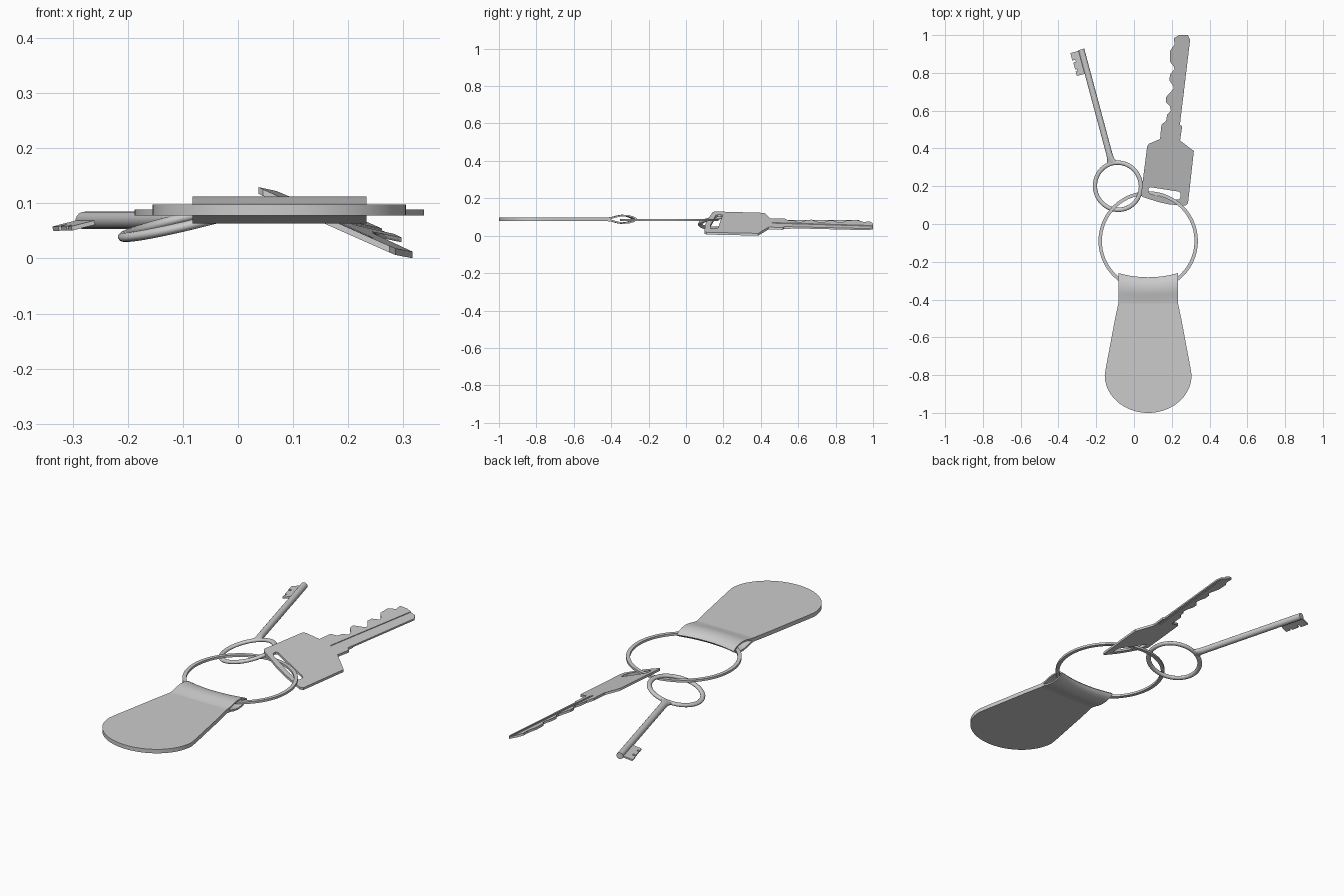
import bpy, bmesh
from math import sin, cos, pi, radians, sqrt
from mathutils import Matrix, Vector

if "Cube" in bpy.data.objects:
    bpy.data.objects.remove(bpy.data.objects["Cube"])


def finish(obj, angle=35):
    bpy.ops.object.select_all(action='DESELECT')
    obj.select_set(True)
    bpy.context.view_layer.objects.active = obj
    bpy.ops.object.shade_smooth_by_angle(angle=radians(angle))
    return obj


def loft(name, rings, closed=False, matrix=Matrix()):
    """Skin a list of equal point loops; closed joins last to first, else caps."""
    bm = bmesh.new()
    loops = [[bm.verts.new(matrix @ Vector(p)) for p in r] for r in rings]
    n = len(loops[0])
    pairs = list(zip(loops, loops[1:])) + ([(loops[-1], loops[0])] if closed else [])
    for a, b in pairs:
        for i in range(n):
            j = (i + 1) % n
            bm.faces.new((a[i], a[j], b[j], b[i]))
    if not closed:
        bm.faces.new(loops[0])
        bm.faces.new(loops[-1])
    bmesh.ops.recalc_face_normals(bm, faces=bm.faces)
    me = bpy.data.meshes.new(name)
    bm.to_mesh(me)
    bm.free()
    obj = bpy.data.objects.new(name, me)
    bpy.context.collection.objects.link(obj)
    return finish(obj)


def plate(name, outlines, half, place):
    """Flat sheet from outlines (first outer, rest holes), moved by place(co)."""
    cu = bpy.data.curves.new(name, 'CURVE')
    cu.dimensions, cu.fill_mode, cu.extrude = '2D', 'BOTH', half
    for pts in outlines:
        sp = cu.splines.new('POLY')
        sp.points.add(len(pts) - 1)
        for q, (x, y) in zip(sp.points, pts):
            q.co = (x, y, 0, 1)
        sp.use_cyclic_u = True
    obj = bpy.data.objects.new(name, cu)
    bpy.context.collection.objects.link(obj)
    bpy.ops.object.select_all(action='DESELECT')
    obj.select_set(True)
    bpy.context.view_layer.objects.active = obj
    bpy.ops.object.convert(target='MESH')
    obj = bpy.context.view_layer.objects.active
    bm = bmesh.new()
    bm.from_mesh(obj.data)
    bmesh.ops.remove_doubles(bm, verts=bm.verts, dist=1e-5)
    for v in bm.verts:
        v.co = place(v.co.copy())
    bmesh.ops.recalc_face_normals(bm, faces=bm.faces)
    bm.to_mesh(obj.data)
    bm.free()
    return finish(obj)


def hoop(name, radius, section, matrix, segs=96):
    """Ring around local z from a (radial, z) section."""
    rings = []
    for k in range(segs):
        a = 2 * pi * k / segs
        rings.append([((radius + r) * cos(a), (radius + r) * sin(a), z) for r, z in section])
    return loft(name, rings, True, matrix)


# Main split ring
CX, MID = 0.075, 0.0875
hoop("main_ring", 0.254, [(-.009, -.0055), (.009, -.0055), (.009, .0055), (-.009, .0055)],
     Matrix.Translation((CX, -.09, .0835)))

# Fob body: flared strap with a rounded end
side = [(.158, -.42), (.178, -.515), (.203, -.65), (.223, -.755)]
side += [(.23 * cos(t * pi / 36), -.8 - .2 * sin(t * pi / 36)) for t in range(18)]
plate("fob_body", [side + [(0, -1)] + [(-x, y) for x, y in reversed(side)]], .01,
      lambda c: c + Vector((CX, 0, MID)))

# Fob loop: hollow folded end with a curved mouth
outer = [(-.42, .01), (-.395, .0125), (-.365, .0205), (-.335, .0245), (-.305, .0225),
         (-.28, .0155), (-.266, .007)]
inner = [(-.405, .0005), (-.39, .005), (-.362, .0125), (-.335, .0165), (-.308, .0145),
         (-.286, .0085), (-.276, .004)]


def loop_ring(prof, tip, x):
    pts = prof + [(tip, 0)] + [(y, -z) for y, z in reversed(prof)]
    sag = .022 * (1 - (x / .158) ** 2)
    return [(CX + x, y - sag * max(0, (y + .42) / .16), MID + z) for y, z in pts]


xs = [-.158 + .316 * i / 16 for i in range(17)]
loft("fob_loop", [loop_ring(outer, -.26, x) for x in xs]
     + [loop_ring(inner, -.271, x) for x in reversed(xs)], True)

# Small key: bow, round shaft and bit, all leaning together
M = (Matrix.Translation((-.085, .2, .069)) @ Matrix.Rotation(radians(15), 4, 'Z')
     @ Matrix.Rotation(radians(-14), 4, 'Y'))
circle = [(cos(2 * pi * k / 16), sin(2 * pi * k / 16)) for k in range(16)]
hoop("small_key_bow", .125, [(.0115 * c, .009 * s) for c, s in circle], M, 64)
shaft = [(.122, .034, .008), (.135, .025, .011), (.15, .019, .014), (.175, .0165, .016), (.75, .0165, .016)]
loft("small_key_shaft", [[(rx * c, y, rz * s) for c, s in circle] for y, rx, rz in shaft], False, M)
bit = [(0, .746), (-.062, .746), (-.062, .705), (-.045, .705), (-.045, .694), (-.06, .694),
       (-.06, .655), (-.05, .655), (-.05, .645), (-.06, .645), (-.06, .62), (0, .62)]
plate("small_key_bit", [bit], .004, lambda c: M @ c)


# Large key: head and toothed blade in one tilted sheet
def tilt(c, lift=0):
    return Vector((c.x, c.y, .1355 - .442 * c.x + .0283 * c.y + c.z + lift))


outline = [(.037, .155), (.07, .413), (.08, .425), (.138, .45), (.145, .525), (.17, .547),
           (.176, .58), (.195, .6), (.19, .625), (.17, .645), (.17, .672), (.208, .715),
           (.208, .73), (.188, .76), (.19, .79), (.214, .82), (.21, .835), (.19, .86),
           (.19, .915), (.214, .95), (.212, .985), (.24, 1), (.285, 1), (.297, .975),
           (.243, .525), (.255, .518), (.244, .442), (.317, .386), (.286, .11), (.275, .098),
           (.19, .103), (.13, .116), (.045, .143)]
slot = [(.085, .195), (.235, .172), (.245, .166), (.245, .14), (.238, .13), (.2, .13),
        (.09, .158), (.077, .168), (.077, .187)]
key = plate("large_key", [outline, slot], .006, tilt)

# Lengthwise grooves milled in both faces of the blade
for x0, x1, lift in ((.19, .212, .006), (.212, .234, -.006)):
    cutter = plate("groove_cutter", [[(x0, .46), (x0 + .074, 1.02), (x1 + .074, 1.02), (x1, .46)]],
                   .0035, lambda c: tilt(c, lift))
    cutter.hide_render = True
    mod = key.modifiers.new("groove", 'BOOLEAN')
    mod.operation, mod.object = 'DIFFERENCE', cutter
    bpy.context.view_layer.objects.active = key
    bpy.ops.object.modifier_apply(modifier=mod.name)
    bpy.data.objects.remove(cutter)
finish(key)
